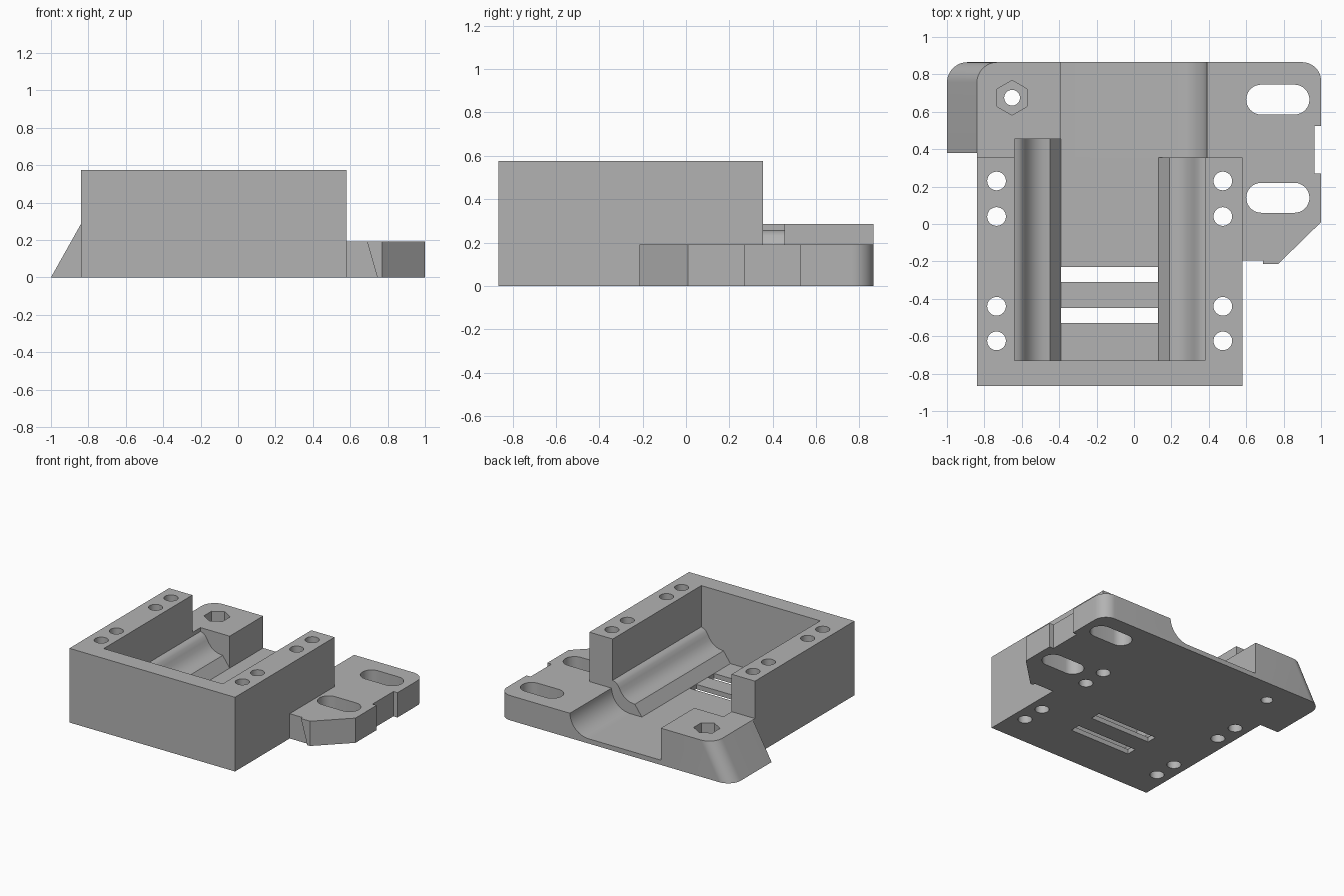
import bpy, bmesh, math

if "Cube" in bpy.data.objects:
    bpy.data.objects.remove(bpy.data.objects["Cube"], do_unlink=True)

gray = bpy.data.materials.new("plain gray")
gray.use_nodes = True
gray.diffuse_color = (0.45, 0.45, 0.45, 1)
bsdf = next(n for n in gray.node_tree.nodes if n.type == "BSDF_PRINCIPLED")
bsdf.inputs["Base Color"].default_value = gray.diffuse_color
bsdf.inputs["Roughness"].default_value = 0.6


def loft(name, start, end):
    """Solid between two matching 3D outlines."""
    bm = bmesh.new()
    a = [bm.verts.new(p) for p in start]
    b = [bm.verts.new(p) for p in end]
    bm.faces.new(a)
    bm.faces.new(b[::-1])
    for i in range(len(a)):
        j = (i + 1) % len(a)
        bm.faces.new((a[i], b[i], b[j], a[j]))
    bmesh.ops.remove_doubles(bm, verts=bm.verts, dist=1e-5)
    bmesh.ops.recalc_face_normals(bm, faces=bm.faces)
    mesh = bpy.data.meshes.new(name)
    bm.to_mesh(mesh)
    bm.free()
    mesh.materials.append(gray)
    obj = bpy.data.objects.new(name, mesh)
    bpy.context.collection.objects.link(obj)
    return obj


def prism_z(name, pts, lo, hi):
    return loft(name, [(x, y, lo) for x, y in pts], [(x, y, hi) for x, y in pts])


def prism_y(name, pts, lo, hi):
    return loft(name, [(x, lo, z) for x, z in pts], [(x, hi, z) for x, z in pts])


def rect(x0, x1, y0, y1):
    return [(x0, y0), (x1, y0), (x1, y1), (x0, y1)]


def arc(cx, cy, r, a0, a1, n):
    angles = [math.radians(a0 + (a1 - a0) * i / n) for i in range(n + 1)]
    return [(cx + r * math.cos(a), cy + r * math.sin(a)) for a in angles]


def circle(cx, cy, r, n, start=0):
    return arc(cx, cy, r, start, start + 360, n)[:-1]


def cut(obj, cutters):
    bpy.context.view_layer.objects.active = obj
    for c in cutters:
        c.hide_render = True
        m = obj.modifiers.new("cut", "BOOLEAN")
        m.operation = "DIFFERENCE"
        m.solver = "EXACT"
        m.object = c
        bpy.ops.object.modifier_apply(modifier=m.name)


FLOOR, BACK, WALL = 0.037, 0.865, 0.355
MID = -0.13

# Cradle cross-section: half profile, offset from the middle and height
half = [(0.26, FLOOR), (0.32, 0.12), (0.36, 0.125), (0.39, 0.137), (0.415, 0.155),
        (0.437, 0.18), (0.452, 0.207), (0.468, 0.232), (0.485, 0.247), (0.51, 0.255), (0.51, 0.8)]
cradle = [(MID - x, z) for x, z in reversed(half)] + [(MID + x, z) for x, z in half]
cavity = prism_y("cavity_cutter", cradle, -0.73, 0.455)

# Box-shaped housing with screw holes and strap slots
housing = prism_z("housing", rect(-0.84, 0.58, -BACK, WALL), 0, 0.575)
housing_cuts = [cavity]
for x in (-0.735, 0.475):
    for y in (0.23, 0.04, -0.44, -0.625):
        housing_cuts.append(prism_z("hole_cutter", circle(x, y, 0.05, 32), -0.1, 0.8))
for y in (-0.53, -0.31):
    housing_cuts.append(prism_z("strap_cutter", rect(-0.389, 0.129, y, y + 0.08), -0.1, 0.1))
cut(housing, housing_cuts)

# Side and rear mounting plate
outline = [(-0.39, WALL), (0.58, WALL), (0.58, -0.195), (0.79, -0.195), (1, 0.01),
           (1, 0.27), (0.965, 0.27), (0.965, 0.525), (1, 0.525)]
outline += arc(0.9, BACK - 0.1, 0.1, 0, 90, 12) + [(-0.39, BACK)]
plate = prism_z("mounting_plate", outline, 0, 0.192)
channel = [(-0.5, 0.5), (-0.5, FLOOR)] + arc(0.23, FLOOR + 0.16, 0.16, -90, 0, 14) + [(0.39, 0.5)]
plate_cuts = [prism_y("channel_cutter", channel, 0.3, 1)]
for y in (0.14, 0.665):
    slot = arc(0.858, y, 0.08, -90, 90, 16) + arc(0.68, y, 0.08, 90, 270, 16)
    plate_cuts.append(prism_z("slot_cutter", slot, -0.1, 0.4))
cut(plate, plate_cuts)

# Small slanted tab on the front of the plate
tab = loft("plate_tab",
           [(0.69, -0.195, 0.192), (0.79, -0.195, 0.192), (0.79, -0.195, 0), (0.745, -0.195, 0)],
           [(0.69, -0.215, 0.192), (0.77, -0.215, 0.192), (0.77, -0.215, 0), (0.745, -0.215, 0)])


# Corner block with sloping side, nut pocket and bolt hole
def block_outline(left, z):
    pts = [(-0.84, WALL), (-0.39, WALL), (-0.39, BACK)]
    pts += arc(left + 0.11, BACK - 0.11, 0.11, 90, 180, 12) + [(left, 0.38), (-0.84, 0.38)]
    return [(x, y, z) for x, y in pts]


block = loft("corner_block", block_outline(-1, 0), block_outline(-0.84, 0.285))
nut = prism_z("nut_cutter", circle(-0.652, 0.675, 0.093, 6, 30), 0.17, 0.5)
bolt = prism_z("bolt_cutter", circle(-0.652, 0.675, 0.042, 32), -0.1, 0.5)
cut(block, [cavity, nut, bolt])

# Remove cutters and shade
for cutter in {cavity, nut, bolt, *housing_cuts, *plate_cuts}:
    bpy.data.objects.remove(cutter, do_unlink=True)
bpy.context.view_layer.update()
for part in (housing, plate, tab, block):
    part.select_set(True)
bpy.context.view_layer.objects.active = housing
bpy.ops.object.shade_smooth_by_angle(angle=math.radians(32))
